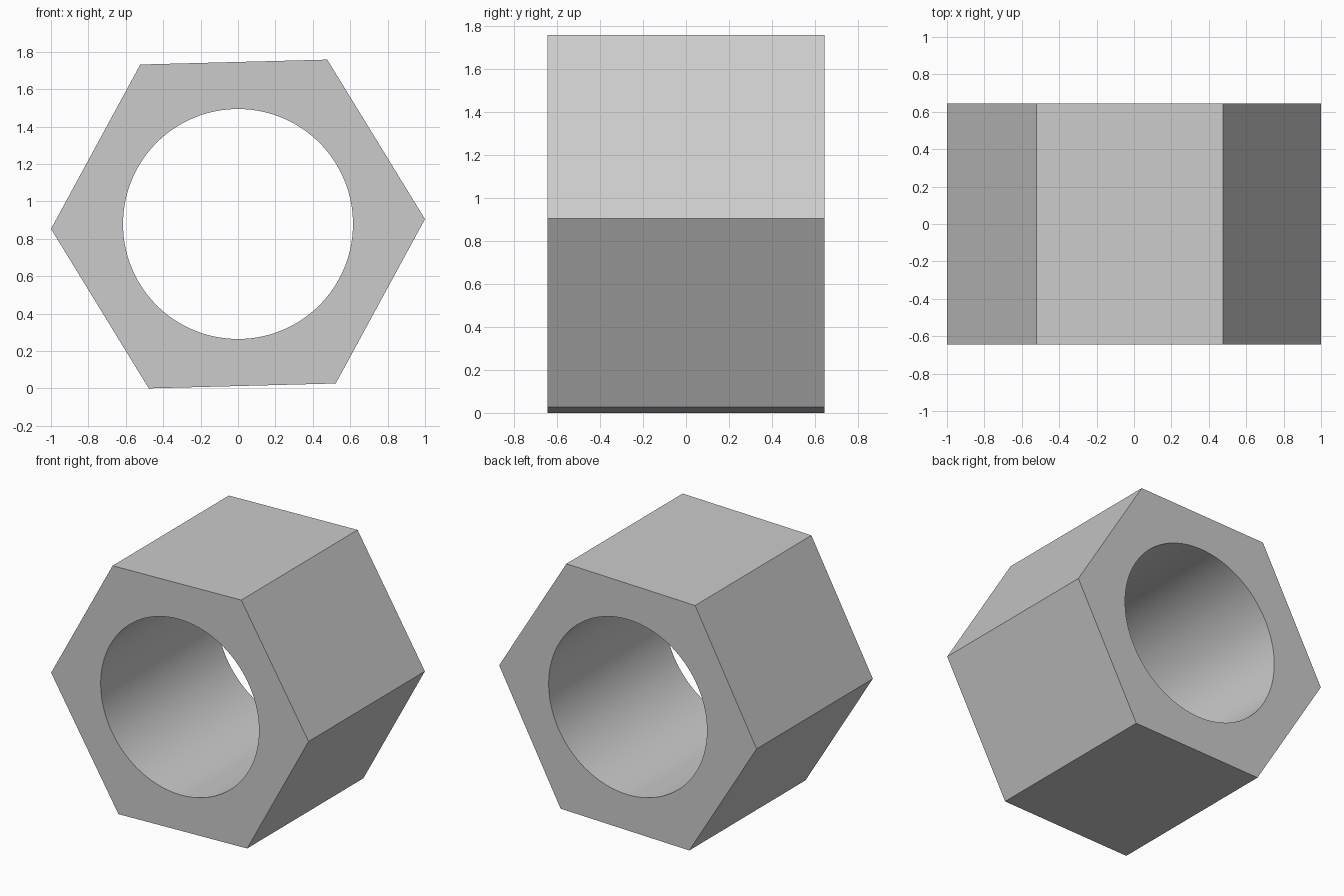
import bpy, bmesh
from math import cos, sin, radians, tau

if "Cube" in bpy.data.objects:
    bpy.data.objects.remove(bpy.data.objects["Cube"])

R_OUT, R_HOLE, HALF, CZ = 1.0, 0.615, 0.645, 0.879
TILT = radians(1.5)
SIDES, ARC = 6, 16          # hexagon sides, bore segments per side
N = SIDES * ARC

bm = bmesh.new()


def ring(radius, count, y):
    return [bm.verts.new((radius * cos(TILT + tau * i / count), y,
                          CZ + radius * sin(TILT + tau * i / count)))
            for i in range(count)]


def wall(a, b):
    for i in range(len(a)):
        j = (i + 1) % len(a)
        bm.faces.new((a[i], a[j], b[j], b[i]))


# Outer hexagon and round bore
hex_rings = [ring(R_OUT, SIDES, y) for y in (-HALF, HALF)]
bore_rings = [ring(R_HOLE, N, y) for y in (-HALF, HALF)]
wall(*hex_rings)
wall(*bore_rings)

# Flat end faces, one sector per hexagon side
for outer, inner in zip(hex_rings, bore_rings):
    for s in range(SIDES):
        arc = [inner[(s * ARC + k) % N] for k in range(ARC, -1, -1)]
        bm.faces.new([outer[s], outer[(s + 1) % SIDES]] + arc)

bmesh.ops.recalc_face_normals(bm, faces=bm.faces[:])
mesh = bpy.data.meshes.new("hex_nut")
bm.to_mesh(mesh)
bm.free()

nut = bpy.data.objects.new("hex_nut", mesh)
bpy.context.collection.objects.link(nut)
bpy.context.view_layer.objects.active = nut
nut.select_set(True)
bpy.ops.object.shade_smooth_by_angle(angle=radians(30))
